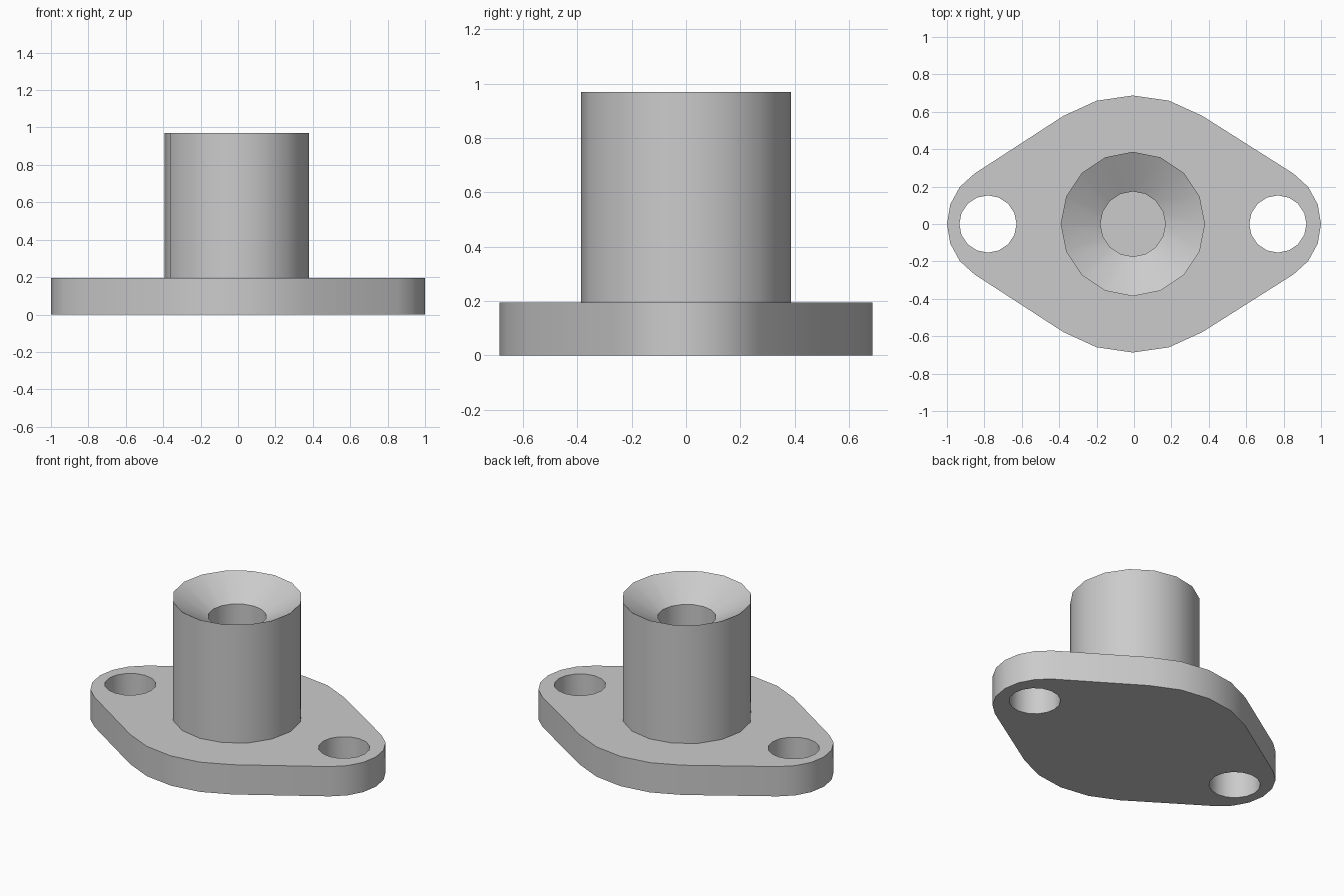
import bpy, bmesh
from math import cos, sin, radians, acos, pi

cube = bpy.data.objects.get("Cube")
if cube:
    bpy.data.objects.remove(cube, do_unlink=True)

steel = bpy.data.materials.new("plain_grey")
steel.use_nodes = True
grey = (0.6, 0.6, 0.6, 1)
steel.diffuse_color = grey
steel.node_tree.nodes["Principled BSDF"].inputs["Base Color"].default_value = grey

PLATE_TOP, TUBE_TOP = 0.195, 0.97
OFFSET = -0.006  # tube and holes sit slightly off centre


def arc(cx, radius, start, end, steps):
    """Points along an arc centred on the x axis, both ends included."""
    angles = [start + (end - start) * i / steps for i in range(steps + 1)]
    return [(cx + radius * cos(a), radius * sin(a)) for a in angles]


def circle(cx, radius, sides=16):
    return arc(cx, radius, 0, 2 * pi, sides)[:-1]


def bridge(bm, a, b):
    for i in range(len(a)):
        j = (i + 1) % len(a)
        bm.faces.new((a[i], a[j], b[j], b[i]))


def finish(bm, name):
    bmesh.ops.recalc_face_normals(bm, faces=bm.faces)
    mesh = bpy.data.meshes.new(name)
    bm.to_mesh(mesh)
    bm.free()
    mesh.materials.append(steel)
    obj = bpy.data.objects.new(name, mesh)
    bpy.context.collection.objects.link(obj)
    bpy.ops.object.select_all(action="DESELECT")
    obj.select_set(True)
    bpy.context.view_layer.objects.active = obj
    bpy.ops.object.shade_smooth_by_angle(angle=radians(30))
    return obj


# Flange plate: a large middle arc joined by tangents to two small end arcs
MID_R, END_R, END_X = 0.687, 0.32, 0.68
t = acos((MID_R - END_R) / END_X)
outline = (arc(END_X, END_R, -t, t, 6)
           + arc(OFFSET, MID_R, t, pi - t, 4)
           + arc(-END_X, END_R, pi - t, pi + t, 6)
           + arc(OFFSET, MID_R, pi + t, 2 * pi - t, 4))
bolt_holes = [circle(OFFSET + side * 0.775, 0.153) for side in (-1, 1)]

bm = bmesh.new()
levels = []
for z in (0, PLATE_TOP):
    loops = [[bm.verts.new((x, y, z)) for x, y in loop]
             for loop in [outline] + bolt_holes]
    edges = [bm.edges.new((loop[i - 1], loop[i]))
             for loop in loops for i in range(len(loop))]
    bmesh.ops.triangle_fill(bm, use_beauty=True, edges=edges)
    levels.append(loops)
for low, high in zip(*levels):
    bridge(bm, low, high)
bmesh.ops.dissolve_limit(bm, angle_limit=radians(0.5), verts=[], edges=[
    e for e in bm.edges if len(e.link_faces) == 2 and e.calc_face_angle() < 0.001])
finish(bm, "flange_plate")

# Tube: outer wall, countersunk mouth and blind bore, ending on the plate
profile = [(0.386, PLATE_TOP), (0.386, TUBE_TOP),
           (0.174, TUBE_TOP - 0.122), (0.174, PLATE_TOP)]
bm = bmesh.new()
rings = [[bm.verts.new((x, y, z)) for x, y in circle(OFFSET, r)]
         for r, z in profile]
for i in range(len(rings)):
    bridge(bm, rings[i - 1], rings[i])
finish(bm, "tube")
